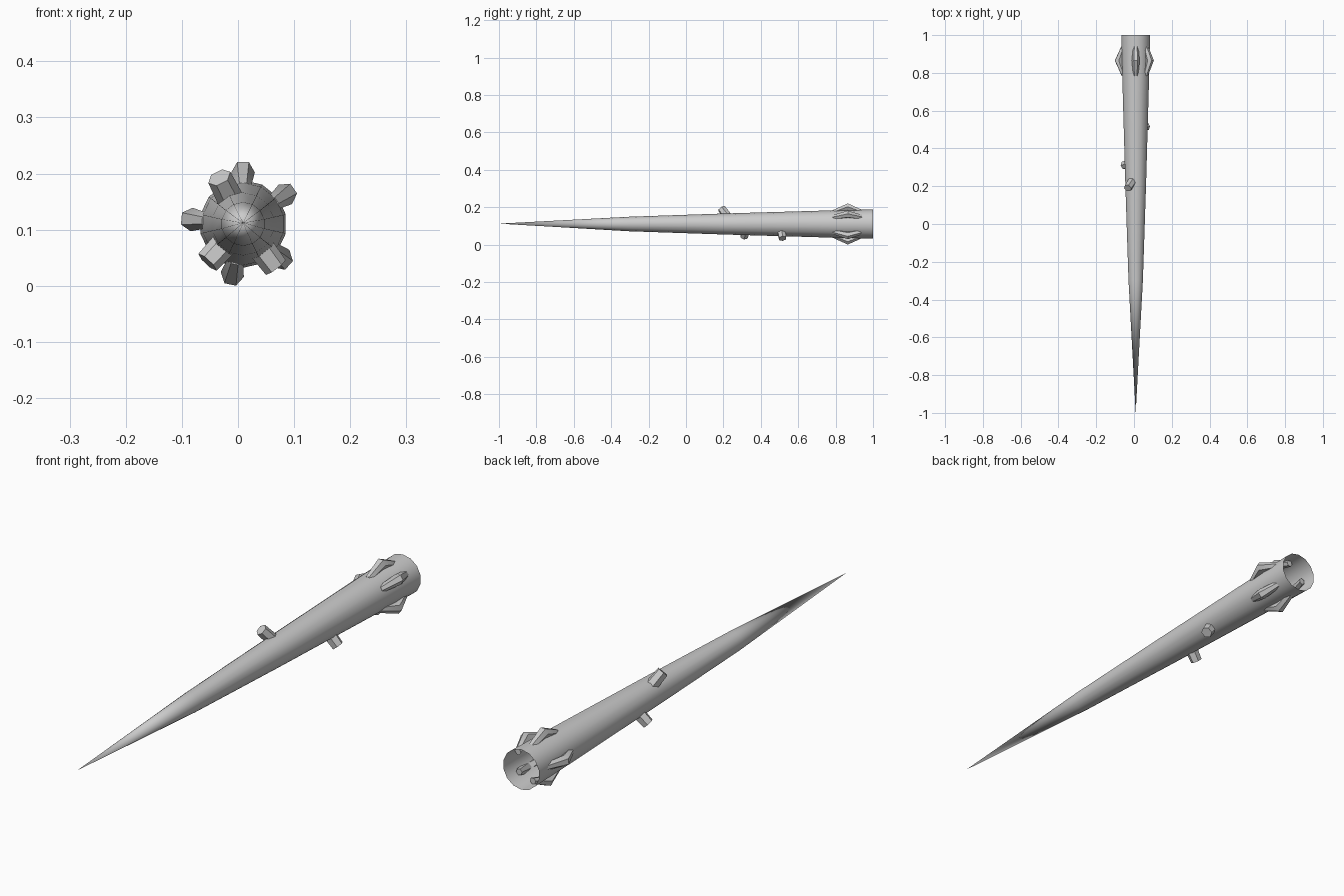
import bpy, bmesh, math
from mathutils import Vector

if "Cube" in bpy.data.objects:
    bpy.data.objects.remove(bpy.data.objects["Cube"])

CX, CZ = 0.009, 0.11     # axis of the shaft


def radial(deg):
    a = math.radians(deg)
    return Vector((math.cos(a), 0, math.sin(a)))


def finish(bm, name, angle):
    bmesh.ops.recalc_face_normals(bm, faces=bm.faces)
    mesh = bpy.data.meshes.new(name)
    bm.to_mesh(mesh)
    bm.free()
    ob = bpy.data.objects.new(name, mesh)
    bpy.context.collection.objects.link(ob)
    bpy.ops.object.select_all(action='DESELECT')
    ob.select_set(True)
    bpy.context.view_layer.objects.active = ob
    bpy.ops.object.shade_smooth_by_angle(angle=math.radians(angle))
    return ob


def bridge(bm, rings):
    for a, b in zip(rings, rings[1:]):
        n = len(a)
        for i in range(n):
            j = (i + 1) % n
            bm.faces.new((a[i], a[j], b[j], b[i]))


def knot(name, points, radii, side, normal_axes, sides=6):
    """Faceted tube through points; each ring lies in its own pair of axes."""
    bm = bmesh.new()
    rings = []
    for p, r, (u, v) in zip(points, radii, normal_axes):
        rings.append([bm.verts.new(p + r * (u * math.cos(t) + v * math.sin(t)))
                      for t in (2 * math.pi * k / sides for k in range(sides))])
    bridge(bm, rings)
    bm.faces.new(rings[0])
    bm.faces.new(rings[-1])
    return finish(bm, name, 30)


# tapered hollow shaft, open at the back
bm = bmesh.new()
profile = [(-0.3, 0.039), (0.2, 0.056), (0.8, 0.0735), (1.0, 0.078)]
rings = [[bm.verts.new(Vector((CX, y, CZ)) + r * radial(360 * k / 14 + 90))
          for k in range(14)] for y, r in profile]
bridge(bm, rings)
tip = bm.verts.new((CX, -1, CZ + 0.002))
for i in range(14):
    bm.faces.new((tip, rings[0][(i + 1) % 14], rings[0][i]))
finish(bm, "shaft", 50)

# bent knots around the wide end
Y = Vector((0, 1, 0))
for i, deg in enumerate((90, 35, -42, -102, 175)):
    out, tan = radial(deg), radial(deg + 90)
    base = Vector((CX, 0.865, CZ))
    pts = [base + Y * dy + out * r
           for dy, r in ((-0.082, 0.062), (0, 0.092), (0.082, 0.062))]
    knot(f"collar_knot_{i + 1}", pts, (0.013, 0.021, 0.013), tan, [(tan, out)] * 3)

# short cut-off stubs along the shaft: angle, base y, tip y, base r, tip r
for i, (deg, y0, y1, r0, r1) in enumerate(((117, 0.225, 0.19, 0.042, 0.093),
                                           (227, 0.32, 0.31, 0.045, 0.093),
                                           (-53, 0.51, 0.517, 0.05, 0.097))):
    out, tan = radial(deg), radial(deg + 90)
    p0 = Vector((CX, y0, CZ)) + out * r0
    p1 = Vector((CX, y1, CZ)) + out * r1
    v = tan.cross((p1 - p0).normalized())
    knot(f"stub_{i + 1}", [p0, p1], (0.024, 0.022), tan, [(tan, v)] * 2)
